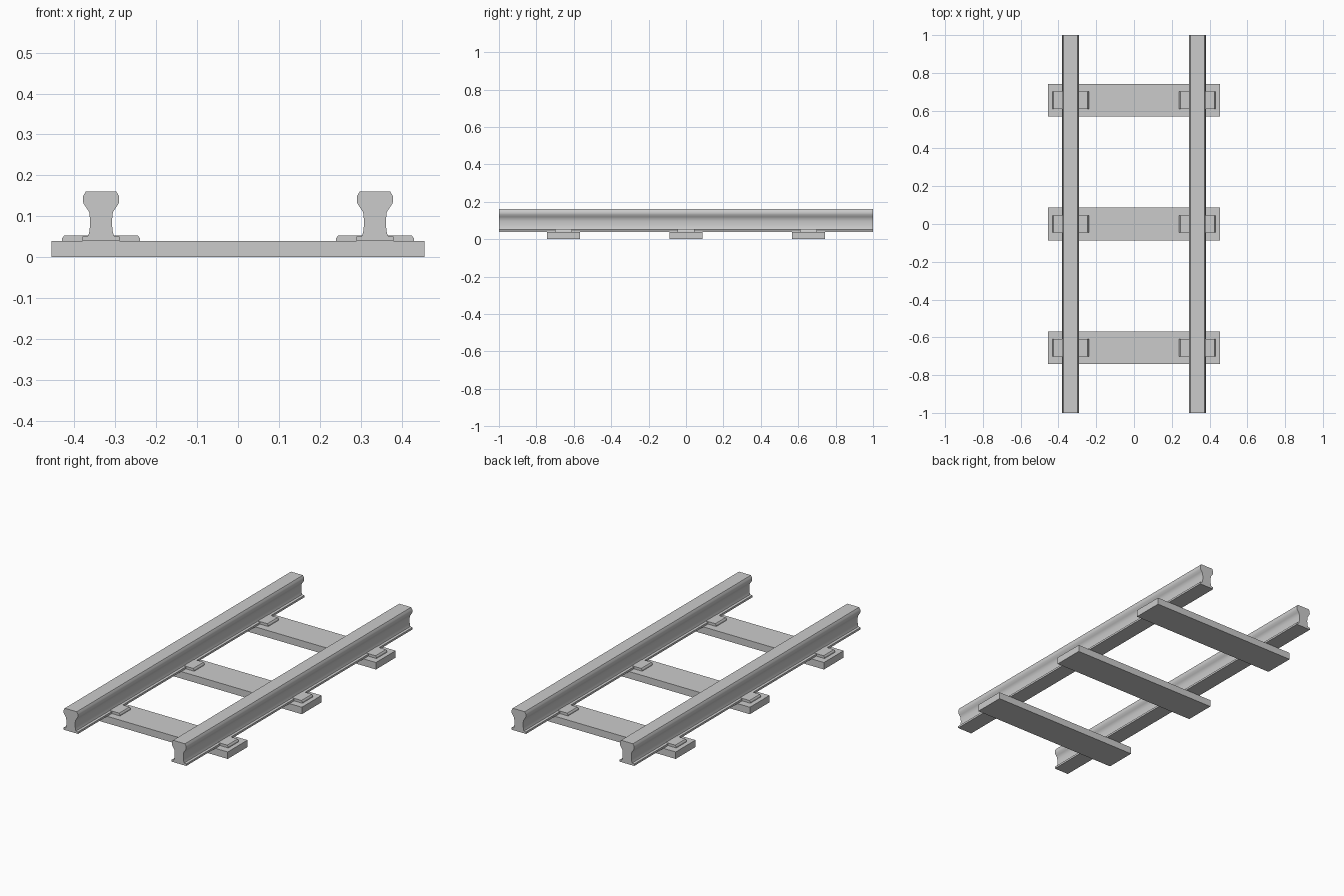
import bpy, math

if "Cube" in bpy.data.objects:
    bpy.data.objects.remove(bpy.data.objects["Cube"])

SLEEPER_Y = (-0.655, 0.0, 0.655)
RAIL_X = 0.335


def extrude_profile(name, profile, half_len, x, y, smooth=False):
    """Extrude a closed x/z outline along y, centred on y."""
    n = len(profile)
    verts = [(px, s * half_len, pz) for s in (-1, 1) for px, pz in profile]
    faces = [tuple(range(n)), tuple(reversed(range(n, 2 * n)))]
    faces += [(i, i + n, (i + 1) % n + n, (i + 1) % n) for i in range(n)]
    mesh = bpy.data.meshes.new(name)
    mesh.from_pydata(verts, [], faces)
    mesh.update()
    obj = bpy.data.objects.new(name, mesh)
    obj.location = (x, y, 0)
    bpy.context.collection.objects.link(obj)
    if smooth:
        bpy.ops.object.select_all(action='DESELECT')
        obj.select_set(True)
        bpy.context.view_layer.objects.active = obj
        bpy.ops.object.shade_smooth_by_angle(angle=math.radians(35))
    return obj


def mirrored(half):
    """Complete a symmetric outline; half runs up the +x side."""
    return half + [(-x, z) for x, z in reversed(half)]


rail_profile = mirrored([
    (0.045, 0.039), (0.045, 0.050), (0.032, 0.052), (0.029, 0.060),
    (0.0275, 0.072), (0.0265, 0.085), (0.0275, 0.097), (0.029, 0.110),
    (0.035, 0.119), (0.043, 0.131), (0.0445, 0.139), (0.0435, 0.150),
    (0.037, 0.161)])
plate_profile = mirrored([(0.096, 0.039), (0.095, 0.046), (0.090, 0.053)])
sleeper_profile = mirrored([(0.456, 0.0), (0.456, 0.039)])

# Sleepers
for y in SLEEPER_Y:
    extrude_profile("sleeper", sleeper_profile, 0.087, 0, y)

# Rails and the base plates beneath them
for side in (-1, 1):
    extrude_profile("rail", rail_profile, 1.0, side * RAIL_X, 0, smooth=True)
    for y in SLEEPER_Y:
        extrude_profile("base_plate", plate_profile, 0.046, side * RAIL_X, y)
